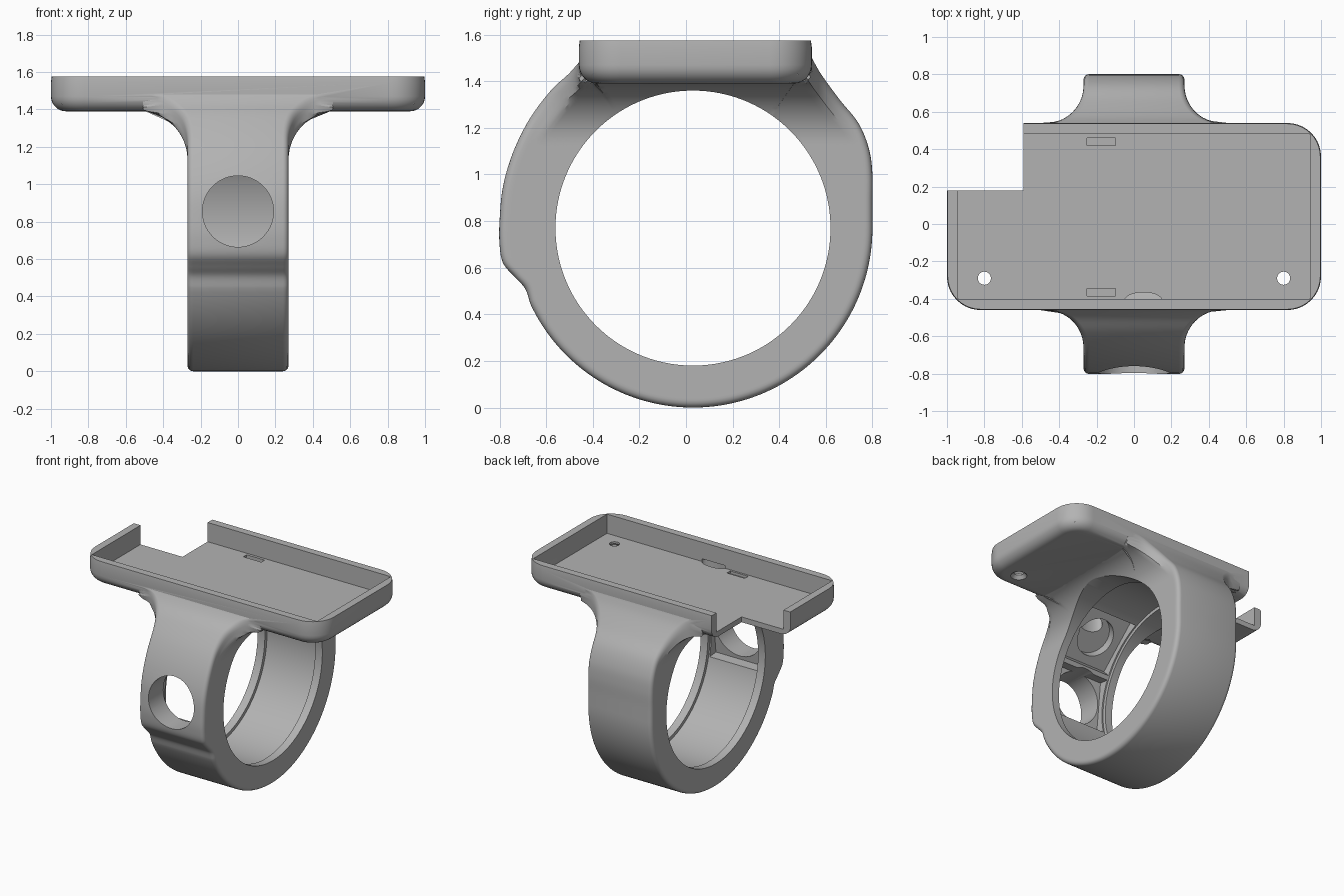
import bpy, bmesh, math
from mathutils import Vector, Matrix

if "Cube" in bpy.data.objects:
    bpy.data.objects.remove(bpy.data.objects["Cube"], do_unlink=True)

grey = bpy.data.materials.new("plain_grey")
grey.use_nodes = True
grey.diffuse_color = (0.45, 0.45, 0.45, 1)
grey.node_tree.nodes["Principled BSDF"].inputs["Base Color"].default_value = (0.45, 0.45, 0.45, 1)

CY, CZ, BORE = 0.03, 0.77, 0.59      # ring centre and bore radius
HALF = 0.27                          # half width of the band
TOP, FLOOR, BASE = 1.575, 1.43, 1.39  # tray heights


def finish(bm, name):
    bmesh.ops.recalc_face_normals(bm, faces=bm.faces)
    me = bpy.data.meshes.new(name)
    bm.to_mesh(me)
    bm.free()
    ob = bpy.data.objects.new(name, me)
    bpy.context.collection.objects.link(ob)
    me.materials.append(grey)
    return ob


def bridge(bm, loops, closed):
    """Join equal-length vertex loops with quads."""
    rows = [[bm.verts.new(p) for p in loop] for loop in loops]
    n = len(rows[0])
    for k in range(len(rows) if closed else len(rows) - 1):
        a, b = rows[k], rows[(k + 1) % len(rows)]
        for i in range(n):
            j = (i + 1) % n
            bm.faces.new((a[i], a[j], b[j], b[i]))
    return rows


def spline(pts, steps=6):
    """Smooth curve through the given points."""
    p = [Vector(q) for q in pts]
    p = [2 * p[0] - p[1]] + p + [2 * p[-1] - p[-2]]
    out = []
    for a, b, c, d in zip(p, p[1:], p[2:], p[3:]):
        for k in range(steps):
            t = k / steps
            out.append(0.5 * (2 * b + (c - a) * t + (2 * a - 5 * b + 4 * c - d) * t * t
                              + (3 * b - a - 3 * c + d) * t ** 3))
    return out + [p[-2]]


def fillet(t, r):
    t = max(0, min(t, r * 0.995))
    return r - math.sqrt(r * r - t * t)


def half_width(y, z):
    """Band half width, flaring out where it meets the tray."""
    under = fillet(z - 1.13, 0.265)
    outside = max(-0.46 - y, y - 0.54)
    return HALF + (under if outside < 0 else min(under, fillet(0.2 - outside, 0.2)))


# Band: outline in the yz plane, joined to the bore
outline = []
for k in range(80):
    a = math.radians(-155 * k / 80)
    outline.append(Vector((CY + 0.77 * math.cos(a), CZ + 0.77 * math.sin(a))))
outline += spline([(-0.668, 0.445), (-0.69, 0.51), (-0.735, 0.56), (-0.785, 0.62), (-0.8, 0.7),
                   (-0.8, 0.8), (-0.785, 0.95), (-0.74, 1.1), (-0.67, 1.24), (-0.58, 1.36),
                   (-0.505, 1.43), (-0.46, 1.48)])
outline += [Vector((-0.4 + 0.88 * k / 30, 1.415)) for k in range(31)]
outline += spline([(0.54, 1.5), (0.58, 1.43), (0.66, 1.32), (0.74, 1.22), (0.785, 1.11),
                   (0.8, 1.0), (0.8, 0.88), (0.8, 0.78)])

centre = Vector((CY, CZ))
sections = []
for p in outline:
    ray = (p - centre).normalized()
    inner = centre + ray * BORE
    length = (p - inner).length
    r = min(0.03, length * 0.3)
    side = [(inner + ray * (length - r) * k / 14, 0) for k in range(15)]
    for k in range(1, 5):            # rounded outer edge
        a = math.pi / 2 * k / 4
        side.append((inner + ray * (length - r + r * math.sin(a)), r * (1 - math.cos(a))))
    half = [(half_width(q.x, q.y) - cut, q.x, q.y) for q, cut in side]
    sections.append(half + [(-x, y, z) for x, y, z in reversed(half)])
bm = bmesh.new()
bridge(bm, sections, True)
body = finish(bm, "ring_with_tray")


# Tray: rounded plate with a soft bottom edge
def rounded_rect(inset, z, r=0.18):
    pts = []
    for q, (sx, sy) in enumerate([(1, 1), (-1, 1), (-1, -1), (1, -1)]):
        for k in range(11):
            a = math.pi / 2 * (q + k / 10)
            pts.append((sx * (1 - r) + (r - inset) * math.cos(a),
                        0.04 + sy * (0.5 - r) + (r - inset) * math.sin(a), z))
    return pts


layers = []
for k in range(8):
    a = math.pi / 2 * k / 7
    layers.append(rounded_rect(0.08 * (1 - math.sin(a)), BASE + 0.08 * (1 - math.cos(a))))
layers += [rounded_rect(0, 1.545), rounded_rect(0.004, TOP)]
bm = bmesh.new()
rows = bridge(bm, layers, False)
bm.faces.new(rows[0])
bm.faces.new(rows[-1])
tray = finish(bm, "tray")


# Cutters
def box(name, lo, hi, matrix=Matrix()):
    bm = bmesh.new()
    lo, hi = Vector(lo), Vector(hi)
    size = Matrix.Diagonal((*(hi - lo), 1))
    bmesh.ops.create_cube(bm, size=1, matrix=matrix @ Matrix.Translation((lo + hi) / 2) @ size)
    return finish(bm, name)


def rod(name, a, b, r, r2=None, squash=1, segs=48):
    bm = bmesh.new()
    a, b = Vector(a), Vector(b)
    turn = (b - a).to_track_quat('Z', 'Y').to_matrix().to_4x4()
    bmesh.ops.create_cone(bm, cap_ends=True, segments=segs, radius1=r, radius2=r2 or r,
                          depth=(b - a).length,
                          matrix=Matrix.Translation((a + b) / 2) @ turn
                          @ Matrix.Diagonal((1, squash, 1, 1)))
    return finish(bm, name)


cutters = [
    box("tray_cavity", (-0.94, -0.4, FLOOR), (0.94, 0.48, 2)),
    box("corner_notch", (-1.2, 0.18, 1.2), (-0.59, 0.8, 2)),
    box("back_slot", (-0.25, 0.42, 1.37), (-0.1, 0.46, 1.5)),
    box("front_slot", (-0.25, -0.385, 1.41), (-0.1, -0.345, 1.5)),
    rod("bore_groove", (-0.21, CY, CZ), (0.21, CY, CZ), 0.615, segs=128),
    rod("front_hole", (0, -1, 0.855), (0, -0.4, 0.855), 0.19, segs=64),
]
for s in (-1, 1):
    cutters.append(rod("screw_hole", (0.8 * s, -0.29, 1.3), (0.8 * s, -0.29, 1.5), 0.035))
    cutters.append(rod("countersink", (0.8 * s, -0.29, 1.38), (0.8 * s, -0.29, 1.415), 0.065, 0.036))

# Flat pockets inside the front of the band
for degrees in (174, 133):
    a = math.radians(degrees)
    frame = Matrix.Translation((0, CY, CZ)) @ Matrix.Rotation(a, 4, 'X')
    cutters.append(box("flat_pocket", (-0.2, 0.45, -0.2), (0.2, 0.655, 0.2), frame))
cutters.append(rod("blind_recess", frame @ Vector((0, 0.5, 0)), frame @ Vector((0, 0.72, 0)), 0.14))

# Cable passage between the tray and the upper pocket
bm = bmesh.new()
bmesh.ops.create_cone(bm, cap_ends=True, segments=32, radius1=0.1, radius2=0.1, depth=0.2,
                      matrix=Matrix.Translation((0.05, -0.41, 1.35)) @ Matrix.Diagonal((1, 0.45, 1, 1)))
cutters.append(finish(bm, "cable_passage"))

# Join the tray to the band, then cut everything out
bpy.context.view_layer.objects.active = body
for op, tool in [('UNION', tray)] + [('DIFFERENCE', c) for c in cutters]:
    mod = body.modifiers.new(tool.name, 'BOOLEAN')
    mod.operation, mod.solver, mod.object = op, 'EXACT', tool
    bpy.ops.object.modifier_apply(modifier=mod.name)
    bpy.data.objects.remove(tool, do_unlink=True)

bpy.ops.object.select_all(action='DESELECT')
body.select_set(True)
bpy.ops.object.shade_smooth_by_angle(angle=math.radians(30))
